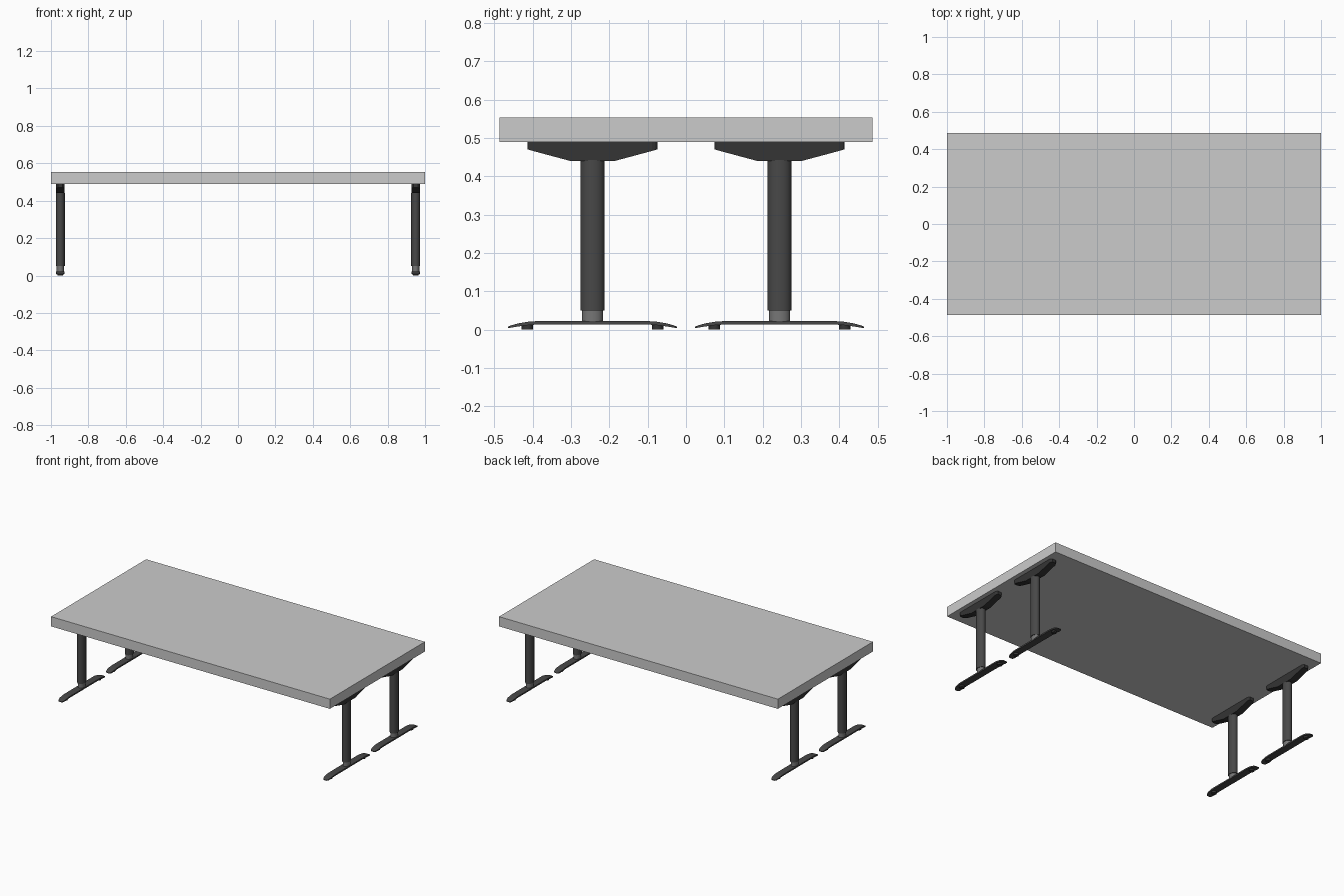
import bpy, bmesh
from math import cos, sin, pi

if "Cube" in bpy.data.objects:
    bpy.data.objects.remove(bpy.data.objects["Cube"])


def paint(name, v):
    m = bpy.data.materials.new(name)
    m.diffuse_color = (v, v, v, 1)
    m.use_nodes = True
    m.node_tree.nodes["Principled BSDF"].inputs["Base Color"].default_value = m.diffuse_color
    return m


black = paint("black_metal", 0.035)
dark = paint("dark_metal", 0.065)
steel = paint("steel", 0.18)


def finish(name, bm, mat=None, smooth=False):
    bmesh.ops.recalc_face_normals(bm, faces=bm.faces)
    me = bpy.data.meshes.new(name)
    bm.to_mesh(me)
    bm.free()
    ob = bpy.data.objects.new(name, me)
    bpy.context.collection.objects.link(ob)
    if mat:
        me.materials.append(mat)
    if smooth:
        bpy.ops.object.select_all(action='DESELECT')
        bpy.context.view_layer.objects.active = ob
        ob.select_set(True)
        bpy.ops.object.shade_smooth_by_angle()
    return ob


def loft(name, x, y, sections, mat):
    """Bar along y, symmetric about its middle: (y, half width, bottom z, top z)."""
    full = [(-d, w, b, t) for d, w, b, t in reversed(sections)] + sections
    bm = bmesh.new()
    rings = [[bm.verts.new((x + sx * w, y + d, z))
              for sx, z in ((-1, b), (1, b), (1, t), (-1, t))] for d, w, b, t in full]
    for r, s in zip(rings, rings[1:]):
        for i in range(4):
            j = (i + 1) % 4
            bm.faces.new((r[i], r[j], s[j], s[i]))
    bm.faces.new(rings[0])
    bm.faces.new(rings[-1])
    return finish(name, bm, mat)


def oval_tube(name, x, y, rx, ry, z0, z1, mat, n=32):
    """Upright tube with an oval section."""
    bm = bmesh.new()
    lo, hi = [[bm.verts.new((x + rx * cos(2 * pi * i / n), y + ry * sin(2 * pi * i / n), z))
               for i in range(n)] for z in (z0, z1)]
    for i in range(n):
        j = (i + 1) % n
        bm.faces.new((lo[i], lo[j], hi[j], hi[i]))
    bm.faces.new(lo)
    bm.faces.new(hi)
    return finish(name, bm, mat, True)


# Table top
bm = bmesh.new()
bmesh.ops.create_cube(bm, size=1)
for v in bm.verts:
    v.co = (v.co.x * 2, v.co.y * 0.974, 0.5215 + v.co.z * 0.063)
finish("table_top", bm)

# Half profiles, from the middle outwards
bracket = [(0.058, 0.022, 0.44, 0.49), (0.155, 0.022, 0.466, 0.49),
           (0.165, 0.018, 0.469, 0.49), (0.170, 0.012, 0.47, 0.49)]
foot = [(0.145, 0.023, 0.013, 0.022), (0.165, 0.023, 0.012, 0.021),
        (0.195, 0.022, 0.008, 0.016), (0.212, 0.018, 0.005, 0.011),
        (0.220, 0.011, 0.004, 0.008)]

# Four legs
for sx, side in ((-1, "left"), (1, "right")):
    for sy, end in ((-1, "front"), (1, "back")):
        x, y = sx * 0.95, sy * 0.244
        tag = f"{end}_{side}"
        loft(f"bracket_{tag}", x, y, bracket, black)
        oval_tube(f"outer_leg_{tag}", x, y, 0.024, 0.031, 0.05, 0.442, dark)
        oval_tube(f"inner_leg_{tag}", x, y, 0.020, 0.027, 0.02, 0.052, steel)
        loft(f"foot_{tag}", x, y, foot, dark)
        # Glides under the foot
        for g in (-1, 1):
            oval_tube(f"glide_{tag}_{g}", x, y + g * 0.17, 0.015, 0.015, 0, 0.014, black, 16)
